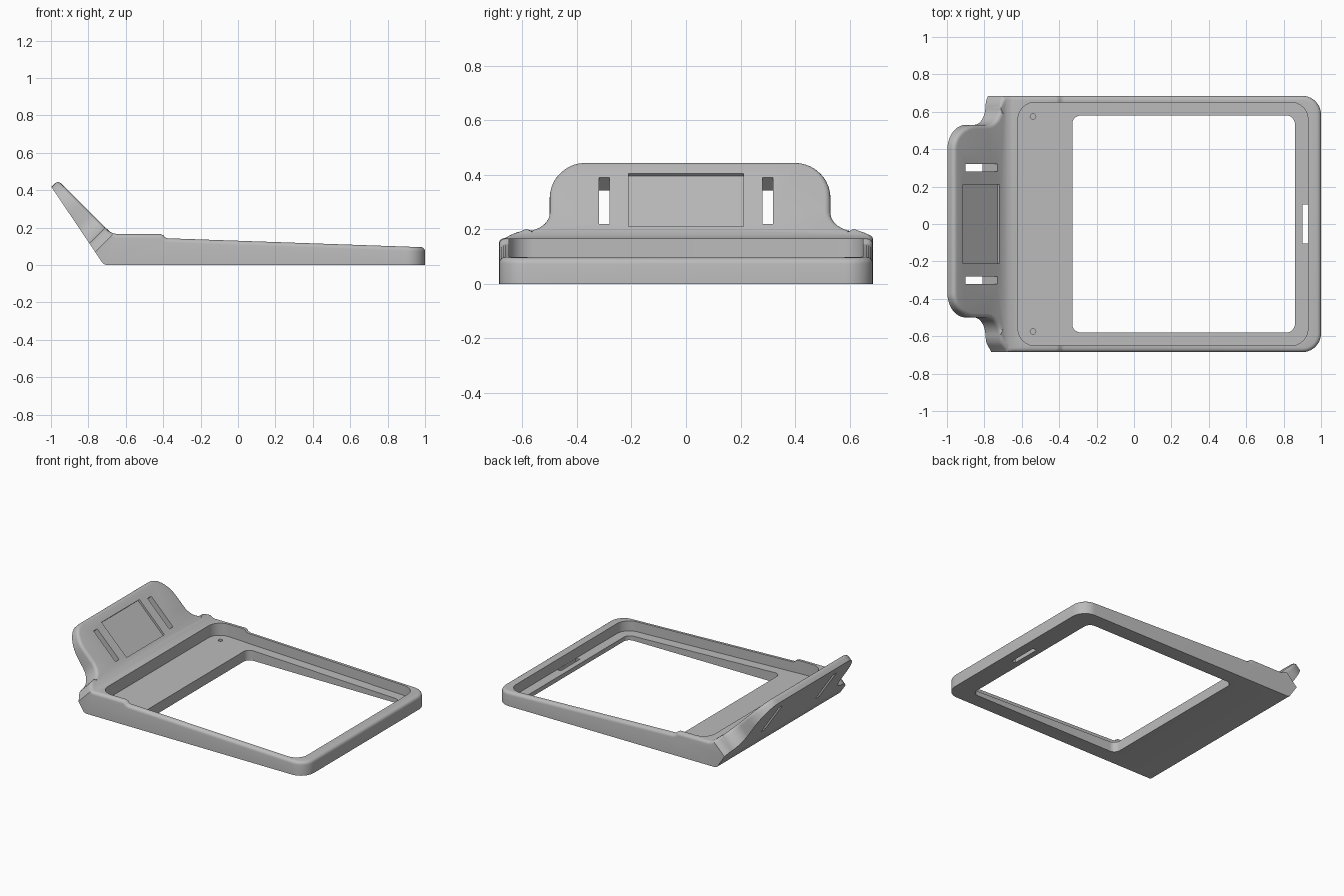
import bpy, bmesh, math
from mathutils import Vector

if "Cube" in bpy.data.objects:
    bpy.data.objects.remove(bpy.data.objects["Cube"])

grey = bpy.data.materials.new("plain_grey")
grey.diffuse_color = (0.5, 0.5, 0.5, 1)
grey.use_nodes = True
grey.node_tree.nodes["Principled BSDF"].inputs["Base Color"].default_value = grey.diffuse_color


def prism(name, pts, place, lo, hi):
    """Extrude a closed 2D outline from lo to hi; place(a, b, t) gives the 3D point."""
    bm = bmesh.new()
    ends = [[bm.verts.new(place(a, b, t)) for a, b in pts] for t in (lo, hi)]
    bm.faces.new(ends[0])
    bm.faces.new(ends[1][::-1])
    n = len(pts)
    for i in range(n):
        j = (i + 1) % n
        bm.faces.new((ends[0][i], ends[1][i], ends[1][j], ends[0][j]))
    bmesh.ops.recalc_face_normals(bm, faces=bm.faces)
    me = bpy.data.meshes.new(name)
    bm.to_mesh(me)
    bm.free()
    ob = bpy.data.objects.new(name, me)
    bpy.context.collection.objects.link(ob)
    return ob


def boolean(ob, cutter, op="DIFFERENCE"):
    mod = ob.modifiers.new("cut", "BOOLEAN")
    mod.operation, mod.solver, mod.object = op, "EXACT", cutter
    bpy.context.view_layer.objects.active = ob
    bpy.ops.object.modifier_apply(modifier=mod.name)
    bpy.data.objects.remove(cutter)


def arc(cx, cy, rx, ry, a0, a1, n=10):
    angles = [math.radians(a0 + (a1 - a0) * i / n) for i in range(n + 1)]
    return [(cx + rx * math.cos(a), cy + ry * math.sin(a)) for a in angles]


def rounded_rect(x0, x1, y0, y1, r):
    return (arc(x1 - r, y1 - r, r, r, 0, 90) + arc(x0 + r, y1 - r, r, r, 90, 180)
            + arc(x0 + r, y0 + r, r, r, 180, 270) + arc(x1 - r, y0 + r, r, r, 270, 360))


def rect(a0, a1, b0, b1):
    return [(a0, b0), (a1, b0), (a1, b1), (a0, b1)]


def side(x, z, y):          # side profile swept across the width
    return (x, y, z)


def plan(x, y, z):          # plan outline swept upwards
    return (x, y, z)


def tilted(y, u, t):        # outline swept square to the leaning tab
    return ((t - u) / 2, y, (t + u) / 2)


def floor_z(x):             # gently sloping tray floor
    return 0.06 - 0.035 * x


# Frame body with leaning tab, from the side profile
profile = [(-0.705, 0), (1, 0), (1, 0.095), (-0.375, 0.143), (-0.39, 0.148),
           (-0.4, 0.16), (-0.415, 0.166), (-0.65, 0.166), (-0.672, 0.171),
           (-0.695, 0.185), (-1.02, 0.51), (-1.06, 0.51), (-0.722, 0.008)]
frame = prism("tray_frame", profile, side, -0.685, 0.685)

# Round the two far corners
bm = bmesh.new()
bm.from_mesh(frame.data)
corners = [e for e in bm.edges if all(v.co.x > 0.99 for v in e.verts)
           and abs(e.verts[0].co.z - e.verts[1].co.z) > 0.05]
bmesh.ops.bevel(bm, geom=corners, offset=0.1, offset_type="OFFSET", segments=10,
                profile=0.5, affect="EDGES")
bm.to_mesh(frame.data)
bm.free()

# Trim the tab to its shouldered outline
TOP = 1.415
half = ([(0.9, -3), (0.9, 0.78), (0.75, 0.78), (0.685, 0.85), (0.665, 0.88), (0.645, 0.9)]
        + arc(0.615, 1.06, 0.1, 0.15, 270, 180)
        + arc(0.385, 1.17, 0.13, TOP - 1.17, 0, 90))
outline = half + [(-y, u) for y, u in reversed(half)]
outline = [(y + 0.015, u) for y, u in outline]
boolean(frame, prism("tab_trim", outline, tilted, -3, 3), "INTERSECT")

# Soften the upper outer edges
bm = bmesh.new()
bm.from_mesh(frame.data)
bmesh.ops.remove_doubles(bm, verts=bm.verts, dist=0.0005)
bmesh.ops.dissolve_limit(bm, angle_limit=0.01, verts=bm.verts, edges=bm.edges)
lean = Vector((1, 0, 1)).normalized()
soft = []
for e in bm.edges:
    if len(e.link_faces) != 2 or e.calc_face_angle(0) < math.radians(35):
        continue
    mid = (e.verts[0].co + e.verts[1].co) / 2
    d = (e.verts[1].co - e.verts[0].co).normalized()
    on_back = abs(mid.z + 1.485 * (mid.x + 0.7166)) < 0.012
    across = abs(d.y) > 0.99 and mid.x < 0.99 and mid.z < 0.42
    if min(v.co.z for v in e.verts) > 0.08 and not on_back and not across \
            and abs(d.dot(lean)) < 0.95:
        soft.append(e)
bmesh.ops.bevel(bm, geom=soft, offset=0.022, offset_type="OFFSET", segments=4,
                profile=0.5, affect="EDGES", clamp_overlap=False)
bm.to_mesh(frame.data)
bm.free()

# Sunken tray with a sloping floor, and the large opening through it
tray = prism("tray_cut", rounded_rect(-0.62, 0.93, -0.65, 0.65, 0.09),
             lambda x, y, t: (x, y, t or floor_z(x)), 0, 0.6)
boolean(frame, tray)
boolean(frame, prism("opening_cut", rounded_rect(-0.33, 0.86, -0.58, 0.58, 0.045),
                     plan, -0.2, 0.3))

# Cable slot and two screw holes
boolean(frame, prism("cable_cut", rect(0.9, 0.929, -0.105, 0.105), plan, -0.2, 0.08))
for y in (-0.575, 0.575):
    boolean(frame, prism("screw_cut", arc(-0.54, y, 0.015, 0.015, 0, 337.5, 15),
                         plan, 0.03, 0.12))

# Strap slots and the shallow label pocket in the tab
for y in (-0.3, 0.3):
    boolean(frame, prism("strap_cut", rect(y - 0.02, y + 0.02, 0.95, 1.29), tilted, -1.2, 0))
boolean(frame, prism("pocket_cut", rect(-0.21, 0.21, 0.93, 1.32), tilted, -0.53, 0))

frame.data.materials.clear()
frame.data.materials.append(grey)
for p in frame.data.polygons:
    p.material_index = 0
bpy.context.view_layer.objects.active = frame
frame.select_set(True)
bpy.ops.object.shade_smooth_by_angle(angle=math.radians(32))
